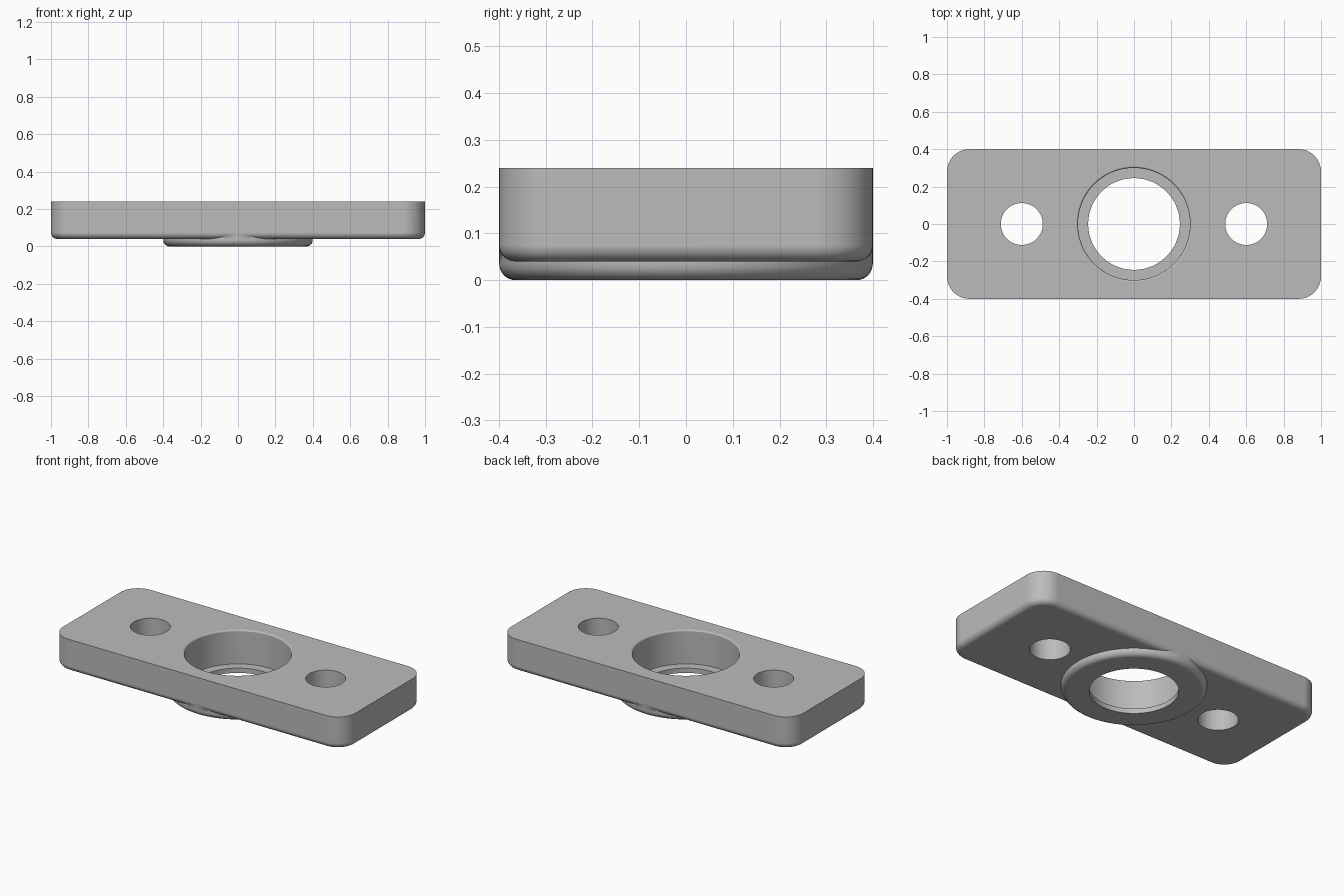
import bpy
import bmesh
from math import sin, cos, pi, radians

default = bpy.data.objects.get("Cube")
if default:
    bpy.data.objects.remove(default, do_unlink=True)

TOP, UNDERSIDE = 0.24, 0.04
FILLET = 0.035

grey = bpy.data.materials.new("plain_grey")
grey.use_nodes = True
colour = (0.5, 0.5, 0.5, 1)
grey.diffuse_color = colour
grey.node_tree.nodes["Principled BSDF"].inputs["Base Color"].default_value = colour


def to_object(name, bm):
    bmesh.ops.recalc_face_normals(bm, faces=bm.faces[:])
    mesh = bpy.data.meshes.new(name)
    bm.to_mesh(mesh)
    bm.free()
    mesh.materials.append(grey)
    obj = bpy.data.objects.new(name, mesh)
    bpy.context.collection.objects.link(obj)
    return obj


def turned(name, profile, x=0, segments=96):
    """Closed solid of revolution from (radius, z) points, bottom to top."""
    bm = bmesh.new()
    angles = [2 * pi * i / segments for i in range(segments)]
    rings = [[bm.verts.new((x + r * cos(a), r * sin(a), z)) for a in angles]
             for r, z in profile]
    for low, high in zip(rings, rings[1:]):
        for i in range(segments):
            j = (i + 1) % segments
            bm.faces.new((low[i], low[j], high[j], high[i]))
    bm.faces.new(rings[0])
    bm.faces.new(rings[-1])
    return to_object(name, bm)


def arc(r, z, radius, start, end, steps=8):
    """Points of a fillet around the centre (r, z)."""
    angles = [radians(start + (end - start) * i / steps) for i in range(steps + 1)]
    return [(r + radius * cos(a), z + radius * sin(a)) for a in angles]


def combine(target, other, operation):
    mod = target.modifiers.new(operation.lower(), 'BOOLEAN')
    mod.operation = operation
    mod.solver = 'EXACT'
    mod.object = other
    bpy.context.view_layer.objects.active = target
    bpy.ops.object.modifier_apply(modifier=mod.name)
    bpy.data.objects.remove(other, do_unlink=True)


# Plate with rounded corners and a filleted lower edge
bm = bmesh.new()
bmesh.ops.create_cube(bm, size=1)
for v in bm.verts:
    v.co.x *= 2
    v.co.y *= 0.8
    v.co.z = TOP if v.co.z > 0 else UNDERSIDE
upright = [e for e in bm.edges if abs(e.verts[0].co.z - e.verts[1].co.z) > 0.1]
bmesh.ops.bevel(bm, geom=upright, offset=0.12, segments=12,
                profile=0.5, affect='EDGES')
lower = [e for e in bm.edges if all(v.co.z < UNDERSIDE + 0.01 for v in e.verts)]
bmesh.ops.bevel(bm, geom=lower, offset=FILLET, segments=8,
                profile=0.5, affect='EDGES')
plate = to_object("flange_plate", bm)

# Round boss under the plate
boss_radius = 0.3995
boss = turned("boss", arc(boss_radius - FILLET, FILLET, FILLET, -90, 0)
              + [(boss_radius, 0.12)])
combine(plate, boss, 'UNION')

# Stepped bore: through hole, seat ledge, and rounded upper rim
rim = 0.01
bore = turned("bore_cutter",
              [(0.245, -0.1), (0.245, 0.03), (0.30, 0.03)]
              + arc(0.30 + rim, TOP - rim, rim, 180, 90, 5)
              + [(0.30 + rim, TOP + 0.1)])
combine(plate, bore, 'DIFFERENCE')

# Mounting holes
for x in (-0.6, 0.6):
    hole = turned("hole_cutter", [(0.112, -0.1), (0.112, TOP + 0.1)], x, 64)
    combine(plate, hole, 'DIFFERENCE')

# Smooth curved walls, crisp edges
bpy.ops.object.select_all(action='DESELECT')
plate.select_set(True)
bpy.context.view_layer.objects.active = plate
bpy.ops.object.shade_smooth_by_angle(angle=radians(30))
weighted = plate.modifiers.new("weighted_normals", 'WEIGHTED_NORMAL')
weighted.keep_sharp = True
